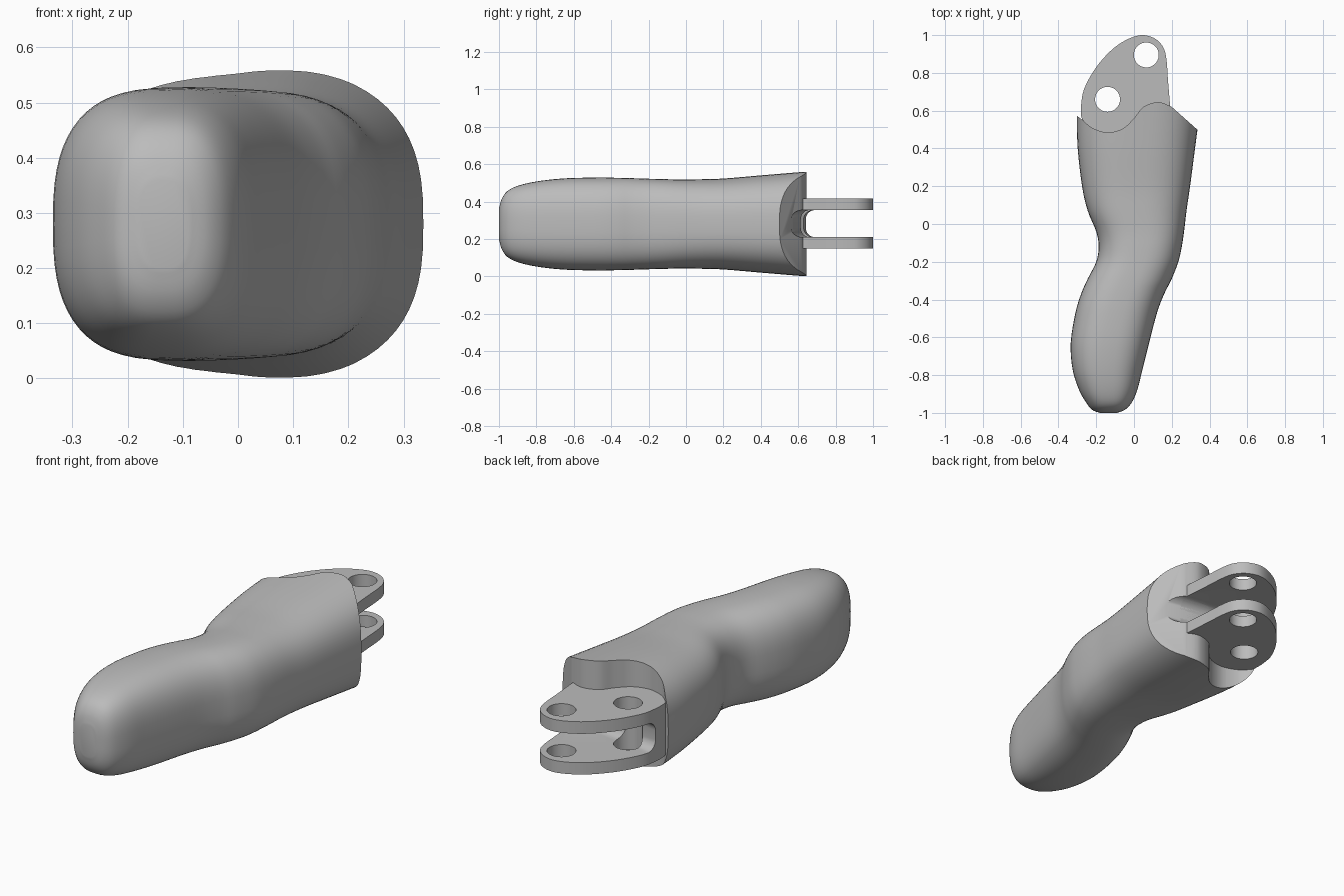
import bpy, bmesh, math
from mathutils import Vector

cube = bpy.data.objects.get("Cube")
if cube:
    bpy.data.objects.remove(cube, do_unlink=True)

grey = bpy.data.materials.new("plain grey")
grey.use_nodes = True
grey.diffuse_color = (0.5, 0.5, 0.5, 1)
grey.node_tree.nodes["Principled BSDF"].inputs["Base Color"].default_value = grey.diffuse_color

MID = 0.28  # height of the symmetry plane


def make_object(name, bm):
    bmesh.ops.recalc_face_normals(bm, faces=bm.faces)
    mesh = bpy.data.meshes.new(name)
    bm.to_mesh(mesh)
    bm.free()
    mesh.materials.append(grey)
    obj = bpy.data.objects.new(name, mesh)
    bpy.context.collection.objects.link(obj)
    return obj


def spline(points, steps):
    """Catmull-Rom resampling of an open row of points of any dimension."""
    pts = [Vector(p) for p in points]
    out = []
    for i in range(len(pts) - 1):
        b, c = pts[i], pts[i + 1]
        a = pts[i - 1] if i else b
        d = pts[i + 2] if i + 2 < len(pts) else c
        for k in range(steps):
            t = k / steps
            out.append((b * 2 + (c - a) * t + (a * 2 - b * 5 + c * 4 - d) * t ** 2
                        + (b * 3 - a - c * 3 + d) * t ** 3) / 2)
    return out + [pts[-1]]


def prism(name, outline, z_low, z_high):
    bm = bmesh.new()
    low, high = ([bm.verts.new((p[0], p[1], z)) for p in outline] for z in (z_low, z_high))
    bm.faces.new(low)
    bm.faces.new(high)
    n = len(low)
    for i in range(n):
        j = (i + 1) % n
        bm.faces.new((low[i], low[j], high[j], high[i]))
    return make_object(name, bm)


def cut(obj, cutter):
    cutter.hide_render = True
    mod = obj.modifiers.new("cut", 'BOOLEAN')
    mod.operation, mod.solver, mod.object = 'DIFFERENCE', 'EXACT', cutter
    bpy.context.view_layer.objects.active = obj
    bpy.ops.object.modifier_apply(modifier=mod.name)


# Body sections from tip to root: y, x of both sides, half height
sections = [
    (-1, -0.18, -0.09, 0.08), (-0.985, -0.22, -0.05, 0.135), (-0.95, -0.25, -0.015, 0.18),
    (-0.88, -0.29, 0.017, 0.21), (-0.77, -0.325, 0.045, 0.232), (-0.63, -0.335, 0.08, 0.245),
    (-0.47, -0.31, 0.122, 0.248), (-0.37, -0.28, 0.16, 0.247), (-0.29, -0.245, 0.2, 0.245),
    (-0.2, -0.2, 0.235, 0.242), (-0.12, -0.187, 0.253, 0.24), (-0.04, -0.2, 0.265, 0.238),
    (0.07, -0.245, 0.278, 0.239), (0.2, -0.275, 0.297, 0.243), (0.4, -0.298, 0.323, 0.26),
    (0.57, -0.302, 0.345, 0.274), (0.7, -0.302, 0.36, 0.285)]
SIDES, POWER = 64, 2 / 2.7
bm = bmesh.new()
rings = []
for y, x_low, x_high, half in spline(sections, 4):
    ring = []
    for i in range(SIDES):
        a = math.tau * i / SIDES
        c, s = math.cos(a), math.sin(a)
        x = (x_low + x_high) / 2 + (x_high - x_low) / 2 * math.copysign(abs(c) ** POWER, c)
        ring.append(bm.verts.new((x, y, MID + half * math.copysign(abs(s) ** POWER, s))))
    rings.append(ring)
for r, q in zip(rings, rings[1:]):
    for i in range(SIDES):
        j = (i + 1) % SIDES
        bm.faces.new((r[i], r[j], q[j], q[i]))
bm.faces.new(rings[0])
bm.faces.new(rings[-1])
body = make_object("finger_body", bm)

# Curved root wall with a slanted right end
wall = spline([(-0.27, 0.55), (-0.22, 0.508), (-0.14, 0.485), (-0.06, 0.505), (0, 0.56),
               (0.05, 0.62), (0.13, 0.645), (0.2, 0.62)], 6)
wall = [Vector((-0.4, 0.64)), Vector((-0.285, 0.56))] + wall + [
    Vector((0.335, 0.5)), Vector((0.5, 0.35)), Vector((0.5, 1)), Vector((-0.4, 1))]
root_cutter = prism("root_cutter", wall, -0.2, 0.8)
cut(body, root_cutter)

# Hinge lug, later split into two plates
lug_edge = spline([(-0.28, 0.57), (-0.28, 0.63), (-0.262, 0.72), (-0.2, 0.83), (-0.12, 0.92),
                   (-0.04, 0.975), (0.04, 1), (0.11, 0.982), (0.155, 0.935), (0.172, 0.87),
                   (0.18, 0.76), (0.19, 0.64)], 6)
lug_edge += [Vector((0.19, 0.45)), Vector((-0.25, 0.45)), Vector((-0.265, 0.53))]
lug = prism("hinge_lug", lug_edge, 0.15, 0.415)

# Slot between the plates, with rounded floor corners
bm = bmesh.new()
left_floor, right_floor = Vector((-0.45, 0.665)), Vector((0.45, 0.535))
profile = [(0.8, 0.0725)]
for sign in (1, -1):
    arc = [(0.05 * (1 - math.sin(t)), sign * (0.0225 + 0.05 * math.cos(t)))
           for t in [k * math.pi / 12 for k in range(7)]]
    profile += arc if sign > 0 else arc[::-1]
profile.append((0.8, -0.0725))
ends = [[bm.verts.new((f.x, f.y + d, MID + 0.002 + h)) for d, h in profile]
        for f in (left_floor, right_floor)]
for end in ends:
    bm.faces.new(end)
for i in range(len(profile)):
    j = (i + 1) % len(profile)
    bm.faces.new((ends[0][i], ends[0][j], ends[1][j], ends[1][i]))
slot_cutter = make_object("slot_cutter", bm)
cut(body, slot_cutter)
cut(lug, slot_cutter)

# Pin holes
cutters = [root_cutter, slot_cutter]
for x, y in ((0.065, 0.895), (-0.14, 0.66)):
    circle = [(x + 0.066 * math.cos(math.tau * k / 40), y + 0.066 * math.sin(math.tau * k / 40))
              for k in range(40)]
    pin = prism("pin_cutter", circle, 0.05, 0.5)
    cut(lug, pin)
    cutters.append(pin)
for c in cutters:
    bpy.data.objects.remove(c, do_unlink=True)

# Smooth shading with crisp machined edges
for obj in (body, lug):
    bpy.ops.object.select_all(action='DESELECT')
    obj.select_set(True)
    bpy.context.view_layer.objects.active = obj
    bpy.ops.object.shade_smooth_by_angle(angle=math.radians(35))
